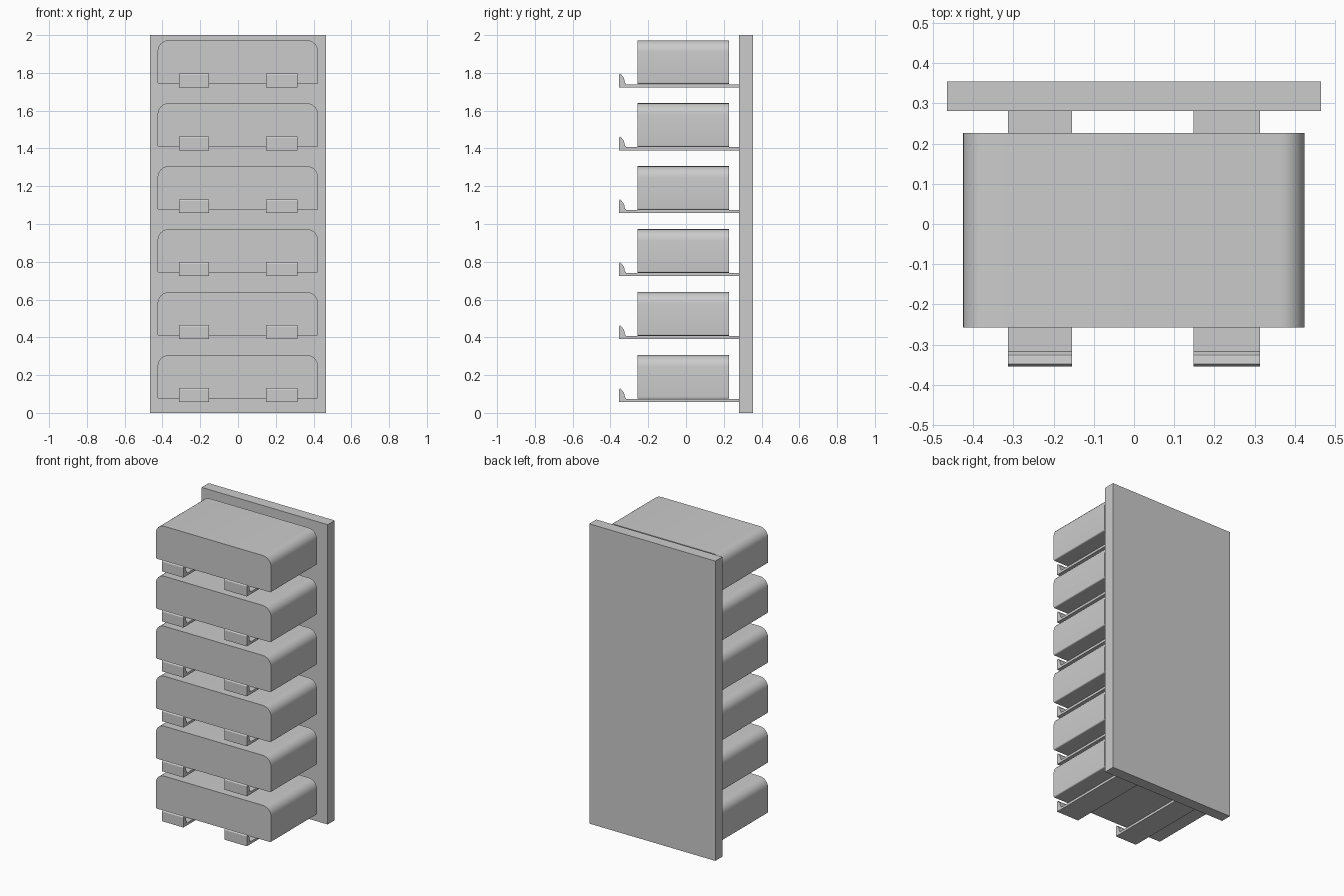
import bpy, bmesh, math

if "Cube" in bpy.data.objects:
    bpy.data.objects.remove(bpy.data.objects["Cube"])

PITCH = 1 / 3


def extrude(name, pts, axis, a, b):
    """Extrude a 2D profile along x (pts are y,z) or along y (pts are x,z)."""
    bm = bmesh.new()
    if axis == 'x':
        vs = [bm.verts.new((a, p, q)) for p, q in pts]
        d = (b - a, 0, 0)
    else:
        vs = [bm.verts.new((p, a, q)) for p, q in pts]
        d = (0, b - a, 0)
    face = bm.faces.new(vs)
    res = bmesh.ops.extrude_face_region(bm, geom=[face])
    moved = [v for v in res['geom'] if isinstance(v, bmesh.types.BMVert)]
    bmesh.ops.translate(bm, verts=moved, vec=d)
    bmesh.ops.recalc_face_normals(bm, faces=bm.faces[:])
    me = bpy.data.meshes.new(name)
    bm.to_mesh(me)
    bm.free()
    ob = bpy.data.objects.new(name, me)
    bpy.context.collection.objects.link(ob)
    return ob


def rounded(x0, x1, z0, z1, r_bottom, r_top, n=6):
    """Rectangle profile with separate bottom and top corner radii."""
    pts = []
    for cx, cz, r, start in ((x0 + r_bottom, z0 + r_bottom, r_bottom, 180),
                             (x1 - r_bottom, z0 + r_bottom, r_bottom, 270),
                             (x1 - r_top, z1 - r_top, r_top, 0),
                             (x0 + r_top, z1 - r_top, r_top, 90)):
        for i in range(n + 1):
            t = math.radians(start + 90 * i / n)
            pts.append((cx + r * math.cos(t), cz + r * math.sin(t)))
    return pts


def box_profile(a0, a1, b0, b1):
    return [(a0, b0), (a1, b0), (a1, b1), (a0, b1)]


# Back board in two stacked panels
extrude("lower_back_panel", box_profile(0.281, 0.355, 0, 0.667), 'x', -0.465, 0.465)
extrude("upper_back_panel", box_profile(0.281, 0.355, 0.667, 2), 'x', -0.465, 0.465)

for i in range(6):
    z = i * PITCH
    # Storage block with rounded top edges
    block = extrude(f"block_{i + 1}",
                    rounded(-0.426, 0.424, z + 0.075, z + 0.306, 0.008, 0.06),
                    'y', -0.257, 0.227)
    bpy.context.view_layer.objects.active = block
    block.select_set(True)
    bpy.ops.object.shade_smooth_by_angle(angle=math.radians(30))
    block.select_set(False)

    # Pair of support arms with a tapered front stop
    arm = [(0.281, z + 0.057), (0.281, z + 0.073), (-0.317, z + 0.073),
           (-0.323, z + 0.083), (-0.329, z + 0.108), (-0.349, z + 0.131),
           (-0.355, z + 0.122), (-0.355, z + 0.057)]
    for side, xa, xb in (("left", -0.313, -0.154), ("right", 0.148, 0.314)):
        extrude(f"{side}_arm_{i + 1}", arm, 'x', xa, xb)
